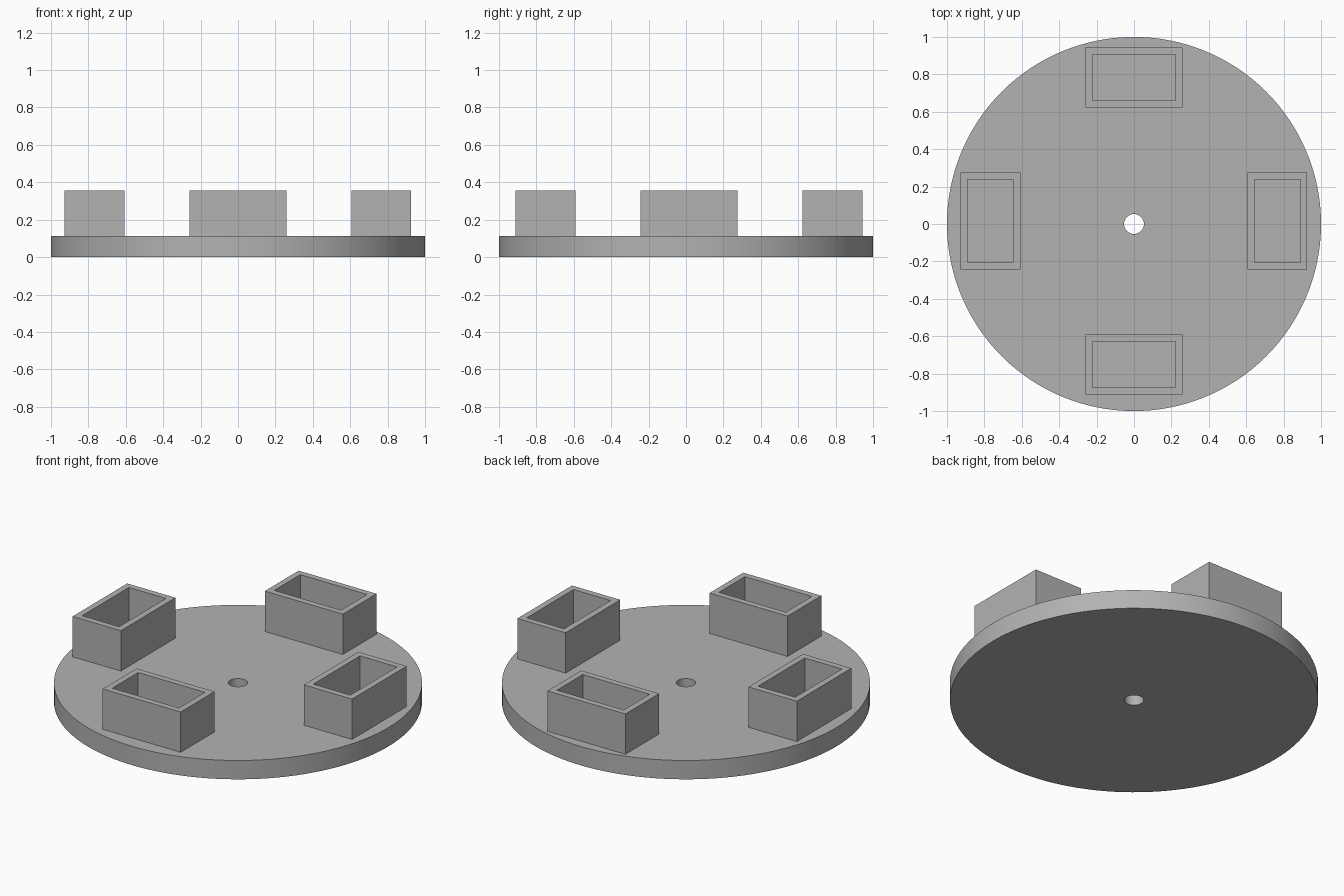
import bpy, bmesh, math

cube = bpy.data.objects.get("Cube")
if cube:
    bpy.data.objects.remove(cube, do_unlink=True)

grey = bpy.data.materials.new("plain grey")
grey.use_nodes = True
color = (0.45, 0.45, 0.45, 1)
grey.diffuse_color = color
grey.node_tree.nodes["Principled BSDF"].inputs["Base Color"].default_value = color

DISC_TOP, WALL_TOP, WALL = 0.113, 0.355, 0.037


def circle(radius, count=128):
    return [(radius * math.cos(2 * math.pi * i / count),
             radius * math.sin(2 * math.pi * i / count)) for i in range(count)]


def rectangle(cx, cy, width, depth):
    return [(cx + sx * width / 2, cy + sy * depth / 2)
            for sx, sy in ((-1, -1), (1, -1), (1, 1), (-1, 1))]


def hollow_prism(name, outer, inner, bottom, top):
    """Closed solid between an outer and an inner outline."""
    bm = bmesh.new()
    rings = [[bm.verts.new((x, y, z)) for x, y in outline]
             for outline, z in ((outer, bottom), (outer, top), (inner, top), (inner, bottom))]
    n = len(outer)
    for k in range(4):
        a, b = rings[k], rings[(k + 1) % 4]
        for i in range(n):
            j = (i + 1) % n
            bm.faces.new((a[i], a[j], b[j], b[i]))
    bmesh.ops.recalc_face_normals(bm, faces=bm.faces)
    mesh = bpy.data.meshes.new(name)
    bm.to_mesh(mesh)
    bm.free()
    mesh.materials.append(grey)
    obj = bpy.data.objects.new(name, mesh)
    bpy.context.collection.objects.link(obj)
    return obj


# Round base with a centre hole
disc = hollow_prism("base_disc", circle(1.0), circle(0.053), 0, DISC_TOP)
bpy.ops.object.select_all(action="DESELECT")
disc.select_set(True)
bpy.context.view_layer.objects.active = disc
bpy.ops.object.shade_smooth_by_angle(angle=math.radians(30))

# Four open-topped sockets around the rim
LONG, SHORT = 0.517, 0.32
sockets = {
    "back_socket": (0, 0.783, LONG, SHORT),
    "front_socket": (0, -0.752, LONG, SHORT),
    "left_socket": (0.766, 0.016, SHORT, LONG),
    "right_socket": (-0.767, 0.016, SHORT, LONG),
}
for name, (x, y, w, d) in sockets.items():
    hollow_prism(name, rectangle(x, y, w, d),
                 rectangle(x, y, w - 2 * WALL, d - 2 * WALL), DISC_TOP, WALL_TOP)
